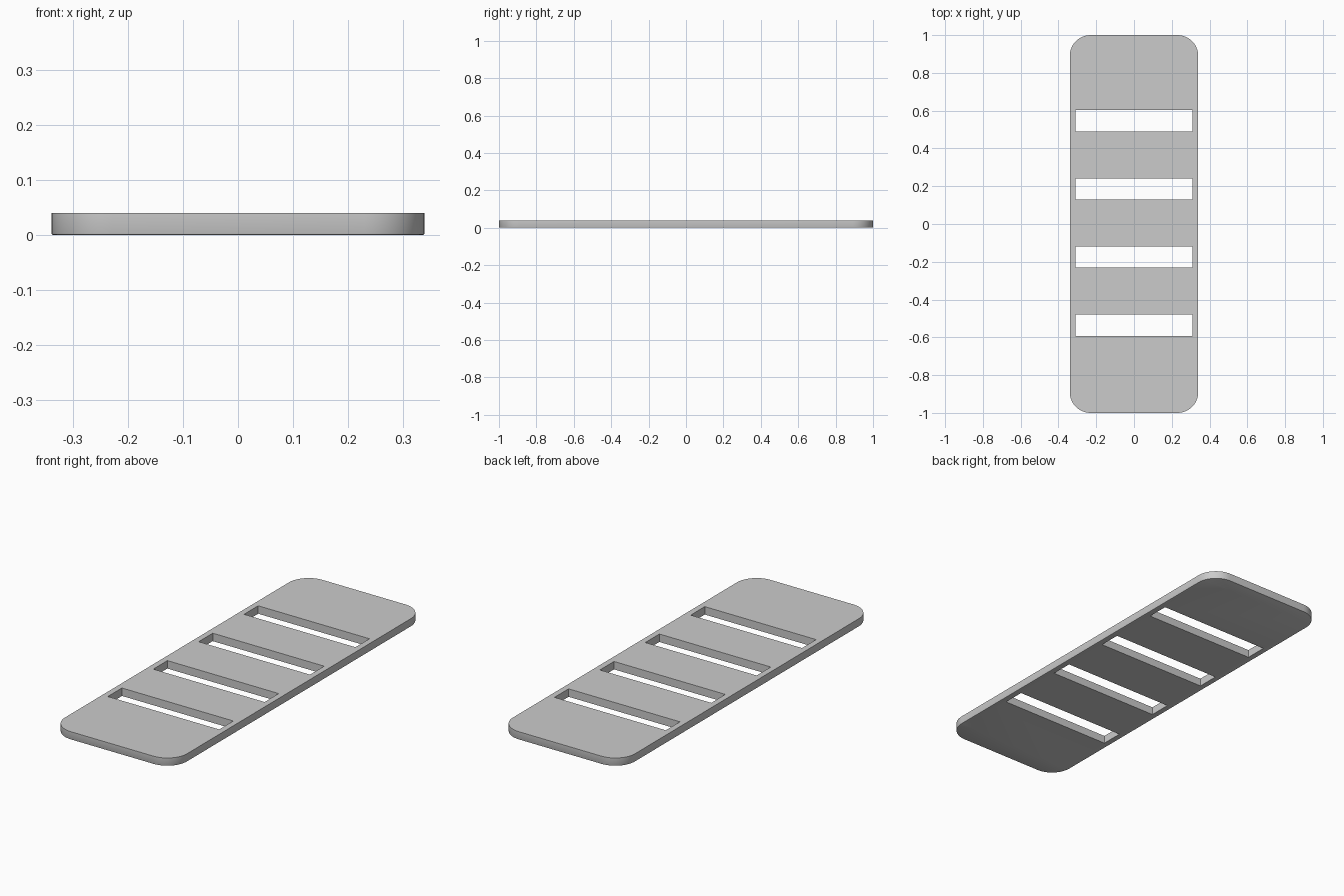
import bpy, bmesh, math

if "Cube" in bpy.data.objects:
    bpy.data.objects.remove(bpy.data.objects["Cube"])

HX, HY, T, R = 0.34, 1.0, 0.04, 0.11
SEG = 12


def finish(bm, name):
    bmesh.ops.recalc_face_normals(bm, faces=bm.faces)
    mesh = bpy.data.meshes.new(name)
    bm.to_mesh(mesh)
    bm.free()
    obj = bpy.data.objects.new(name, mesh)
    bpy.context.collection.objects.link(obj)
    return obj


def box(bm, x0, x1, y0, y1, z0, z1):
    verts = bmesh.ops.create_cube(bm, size=1)["verts"]
    for v in verts:
        v.co = (x1 if v.co.x > 0 else x0, y1 if v.co.y > 0 else y0, z1 if v.co.z > 0 else z0)


# Plate with rounded corners and a tiny softened lower rim
bm = bmesh.new()
box(bm, -HX, HX, -HY, HY, 0, T)
corners = [e for e in bm.edges if abs(e.verts[0].co.z - e.verts[1].co.z) > T / 2]
bmesh.ops.bevel(bm, geom=corners, offset=R, segments=SEG, affect='EDGES', profile=0.5)
rim = [e for e in bm.edges if all(v.co.z < 1e-5 for v in e.verts)]
bmesh.ops.bevel(bm, geom=rim, offset=0.003, segments=2, affect='EDGES', profile=0.5)
plate = finish(bm, "slotted_plate")

# Four evenly spaced slots
bm = bmesh.new()
for i in range(4):
    yc = 0.547 - 0.361 * i
    box(bm, -0.31, 0.31, yc - 0.056, yc + 0.056, -0.1, 0.1)
cutter = finish(bm, "slot_cutter")
cutter.hide_render = True

mod = plate.modifiers.new("slots", 'BOOLEAN')
mod.operation = 'DIFFERENCE'
mod.solver = 'EXACT'
mod.object = cutter
bpy.context.view_layer.objects.active = plate
plate.select_set(True)
cutter.select_set(False)
bpy.ops.object.modifier_apply(modifier=mod.name)
bpy.data.objects.remove(cutter)
bpy.ops.object.shade_smooth_by_angle(angle=math.radians(30))
